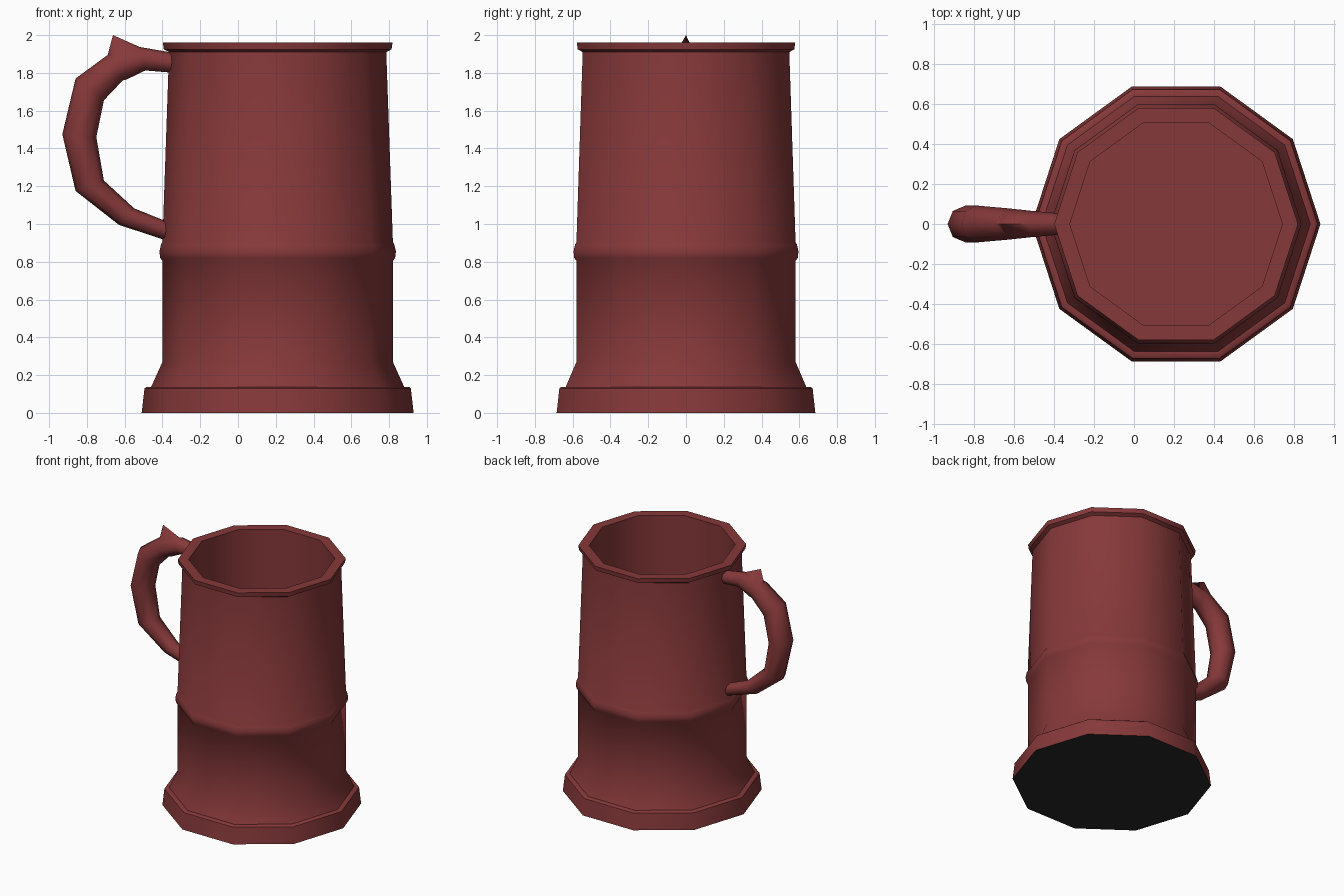
import bpy, bmesh
from math import cos, sin, pi, radians
from mathutils import Vector

if "Cube" in bpy.data.objects:
    bpy.data.objects.remove(bpy.data.objects["Cube"])

CX = 0.21  # axis of the mug body


def material(name, rgb):
    m = bpy.data.materials.new(name)
    m.diffuse_color = (*rgb, 1)
    m.use_nodes = True
    m.node_tree.nodes["Principled BSDF"].inputs["Base Color"].default_value = m.diffuse_color
    return m


def loft(name, rings, mats, angle):
    """Skin a list of equal-length closed rings and cap both ends."""
    bm = bmesh.new()
    loops = [[bm.verts.new(p) for p in ring] for ring in rings]
    n = len(loops[0])
    for a, b in zip(loops, loops[1:]):
        for i in range(n):
            j = (i + 1) % n
            bm.faces.new((a[i], a[j], b[j], b[i]))
    bottom = bm.faces.new(loops[0][::-1])
    bm.faces.new(loops[-1])
    bottom.material_index = len(mats) - 1
    bmesh.ops.recalc_face_normals(bm, faces=bm.faces)
    me = bpy.data.meshes.new(name)
    bm.to_mesh(me)
    bm.free()
    for m in mats:
        me.materials.append(m)
    ob = bpy.data.objects.new(name, me)
    bpy.context.collection.objects.link(ob)
    bpy.ops.object.select_all(action='DESELECT')
    ob.select_set(True)
    bpy.context.view_layer.objects.active = ob
    bpy.ops.object.shade_smooth_by_angle(angle=radians(angle))
    return ob


red = material("red_glaze", (0.24, 0.04, 0.042))
dark = material("dark_underside", (0.02, 0.02, 0.02))

# Mug body: ten-sided, (radius, height) from the underside up and back down inside
profile = [(0.72, 0), (0.705, 0.13), (0.695, 0.137), (0.67, 0.137), (0.61, 0.27),
           (0.61, 0.805), (0.622, 0.82), (0.626, 0.855), (0.618, 0.89), (0.61, 0.905),
           (0.575, 1.91), (0.603, 1.925), (0.608, 1.96), (0.53, 1.96), (0.53, 0.14)]
rings = [[(CX + r * cos(i * pi / 5), r * sin(i * pi / 5), z) for i in range(10)]
         for r, z in profile]
loft("mug_body", rings, [red, dark], 40)

# Handle: (outer x, outer z, inner x, inner z, half width) from top to bottom
sections = [(-0.335, 1.905, -0.335, 1.80, 0.05),
            (-0.52, 1.937, -0.49, 1.813, 0.065),
            (-0.645, 1.905, -0.59, 1.765, 0.077),
            (-0.69, 1.895, -0.61, 1.76, 0.08),
            (-0.86, 1.77, -0.71, 1.655, 0.092),
            (-0.93, 1.475, -0.75, 1.46, 0.092),
            (-0.86, 1.175, -0.71, 1.23, 0.085),
            (-0.63, 0.995, -0.55, 1.083, 0.063),
            (-0.37, 0.91, -0.37, 1.01, 0.05)]
rings = []
for ox, oz, ix, iz, w in sections:
    outer, inner = Vector((ox, 0, oz)), Vector((ix, 0, iz))
    mid, half = (outer + inner) / 2, (outer - inner) / 2
    rings.append([mid + half * cos(k * pi / 4) + Vector((0, w * sin(k * pi / 4), 0))
                  for k in range(8)])
# Thumb rest: pull the outer point of one section up to a tip
rings[2][0] = Vector((-0.662, 0, 2.0))
loft("handle", rings, [red], 50)
